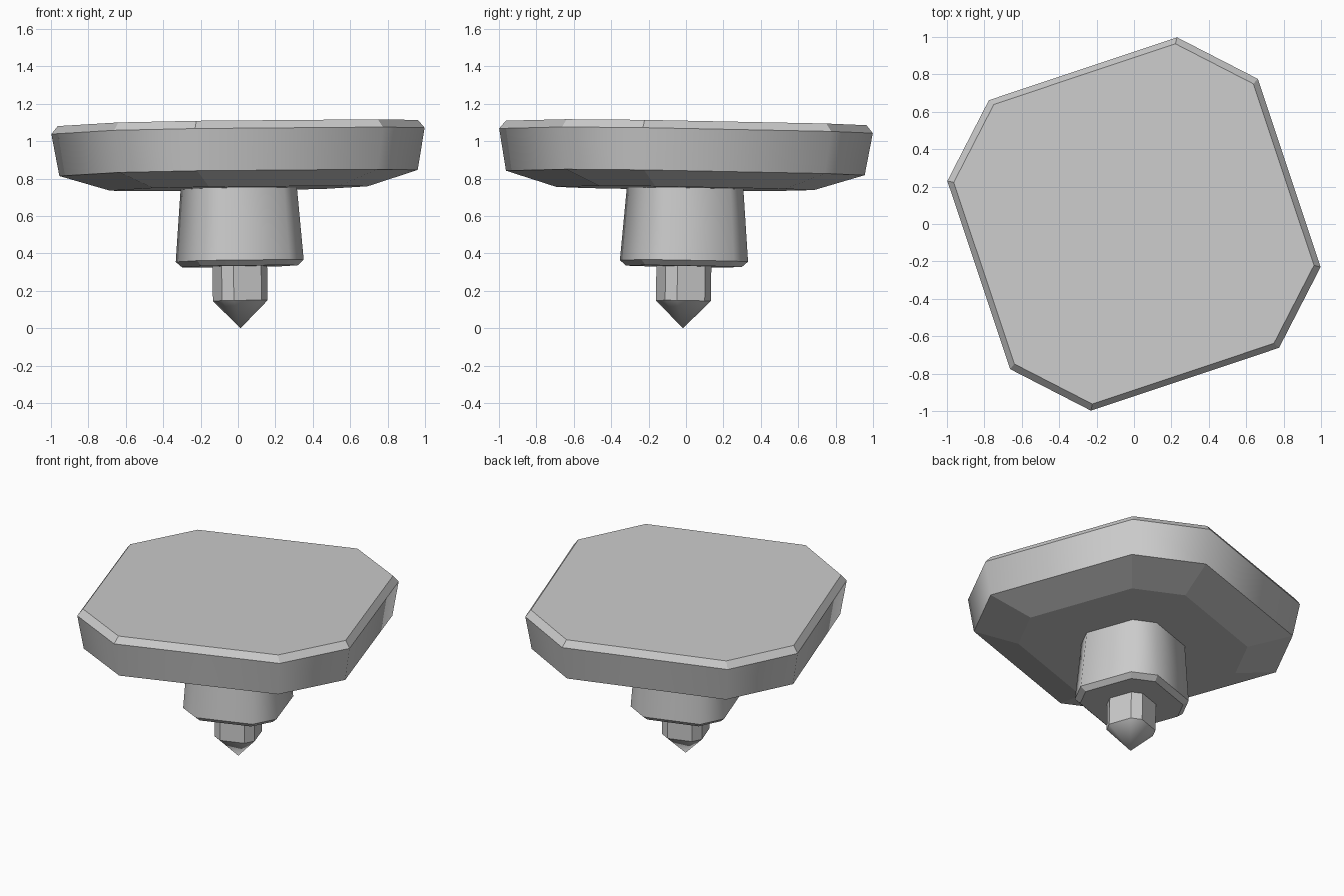
import bpy, bmesh, math
from mathutils import Vector, Matrix

if "Cube" in bpy.data.objects:
    bpy.data.objects.remove(bpy.data.objects["Cube"])

# Whole top leans slightly, pivoting on its tip
AXIS = Vector((-0.0134, 0.0156, 1)).normalized()
LEAN = Matrix.Translation((0.014, -0.0165, 0)) @ \
    Vector((0, 0, 1)).rotation_difference(AXIS).to_matrix().to_4x4()

# Cross-section: square with cut corners, turned; largest half width is 1
CORNERS = [Vector((0.662, 0.776, 0)), Vector((0.23, 0.998, 0))]
SECTION = [Matrix.Rotation(math.radians(90 * k), 3, 'Z') @ c
           for k in range(4) for c in CORNERS]


def loft(name, profile, smooth_bands=(), cap_top=False):
    """Loft the section through (half width, z) pairs, from top to bottom."""
    bm = bmesh.new()
    rings = []
    for r, z in profile:
        if r == 0:
            rings.append([bm.verts.new((0, 0, z))] * 8)
        else:
            rings.append([bm.verts.new((p.x * r, p.y * r, z)) for p in SECTION])
    if cap_top:
        bm.faces.new(rings[0])
    for band, (up, low) in enumerate(zip(rings, rings[1:])):
        for i in range(8):
            j = (i + 1) % 8
            loop = [up[i], low[i], low[j], up[j]]
            f = bm.faces.new(list(dict.fromkeys(loop)))
            f.smooth = band in smooth_bands
    # Crisp edges around each ring
    for ring in rings:
        for i in range(8):
            e = bm.edges.get((ring[i], ring[(i + 1) % 8])) if ring[0] != ring[1] else None
            if e:
                e.smooth = False
    bm.normal_update()
    mesh = bpy.data.meshes.new(name)
    bm.to_mesh(mesh)
    bm.free()
    ob = bpy.data.objects.new(name, mesh)
    ob.matrix_world = LEAN
    bpy.context.collection.objects.link(ob)
    return ob


# Wide head with bevelled rim and sloped underside
loft("head_plate", [(0.965, 1.097), (1.0, 1.055), (0.96, 0.83),
                    (0.69, 0.747), (0.312, 0.747)], {1}, cap_top=True)
# Flared stem with bevelled foot
loft("stem", [(0.312, 0.747), (0.343, 0.36), (0.31, 0.331), (0.147, 0.331)], {0})
# Slim pin and pointed tip
loft("pin", [(0.147, 0.331), (0.147, 0.147)])
loft("tip", [(0.147, 0.147), (0, 0)], {0})
